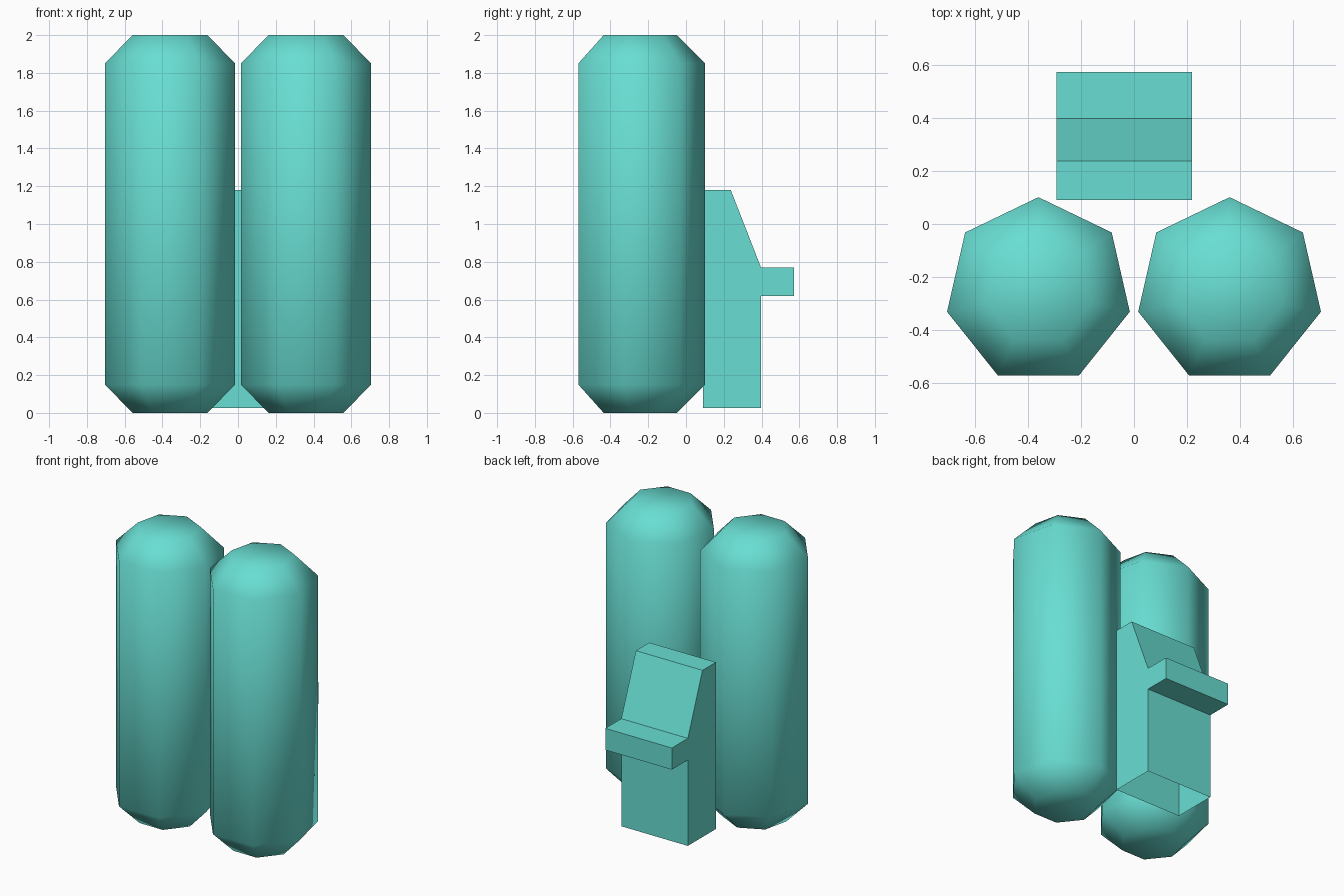
import bpy, bmesh
from math import sin, cos, tau

if "Cube" in bpy.data.objects:
    bpy.data.objects.remove(bpy.data.objects["Cube"])

teal = bpy.data.materials.new("teal")
teal.diffuse_color = (0.14, 0.73, 0.65, 1)
teal.use_nodes = True
teal.node_tree.nodes["Principled BSDF"].inputs["Base Color"].default_value = teal.diffuse_color


def finish(bm, name, smooth=False):
    bmesh.ops.recalc_face_normals(bm, faces=bm.faces)
    for f in bm.faces:
        f.smooth = smooth
    me = bpy.data.meshes.new(name)
    bm.to_mesh(me)
    bm.free()
    me.materials.append(teal)
    ob = bpy.data.objects.new(name, me)
    bpy.context.collection.objects.link(ob)
    return ob


# Seven-sided tank with tapered, closed ends
def tank(name, x, y=-0.252, sides=7):
    bm = bmesh.new()
    rings = []
    for r, z in ((0.204, 0), (0.353, 0.15), (0.353, 1.85), (0.204, 2)):
        rings.append([bm.verts.new((x + r * sin(tau * i / sides),
                                    y + r * cos(tau * i / sides), z))
                      for i in range(sides)])
    for a, b in zip(rings, rings[1:]):
        for i in range(sides):
            j = (i + 1) % sides
            bm.faces.new((a[i], a[j], b[j], b[i]))
    bm.faces.new(rings[0])
    bm.faces.new(rings[-1])
    return finish(bm, name, smooth=True)


tank("left_tank", -0.36)
tank("right_tank", 0.36)

# Control housing: side profile (y, z) swept along x, open underneath
profile = [(0.09, 0.025), (0.09, 1.18), (0.237, 1.18), (0.397, 0.77),
           (0.572, 0.77), (0.572, 0.62), (0.397, 0.62), (0.397, 0.025)]
bm = bmesh.new()
left, right = ([bm.verts.new((x, y, z)) for y, z in profile]
               for x in (-0.292, 0.218))
bm.faces.new(left)
bm.faces.new(right)
for i in range(len(profile) - 1):
    bm.faces.new((left[i], left[i + 1], right[i + 1], right[i]))
finish(bm, "control_housing")
